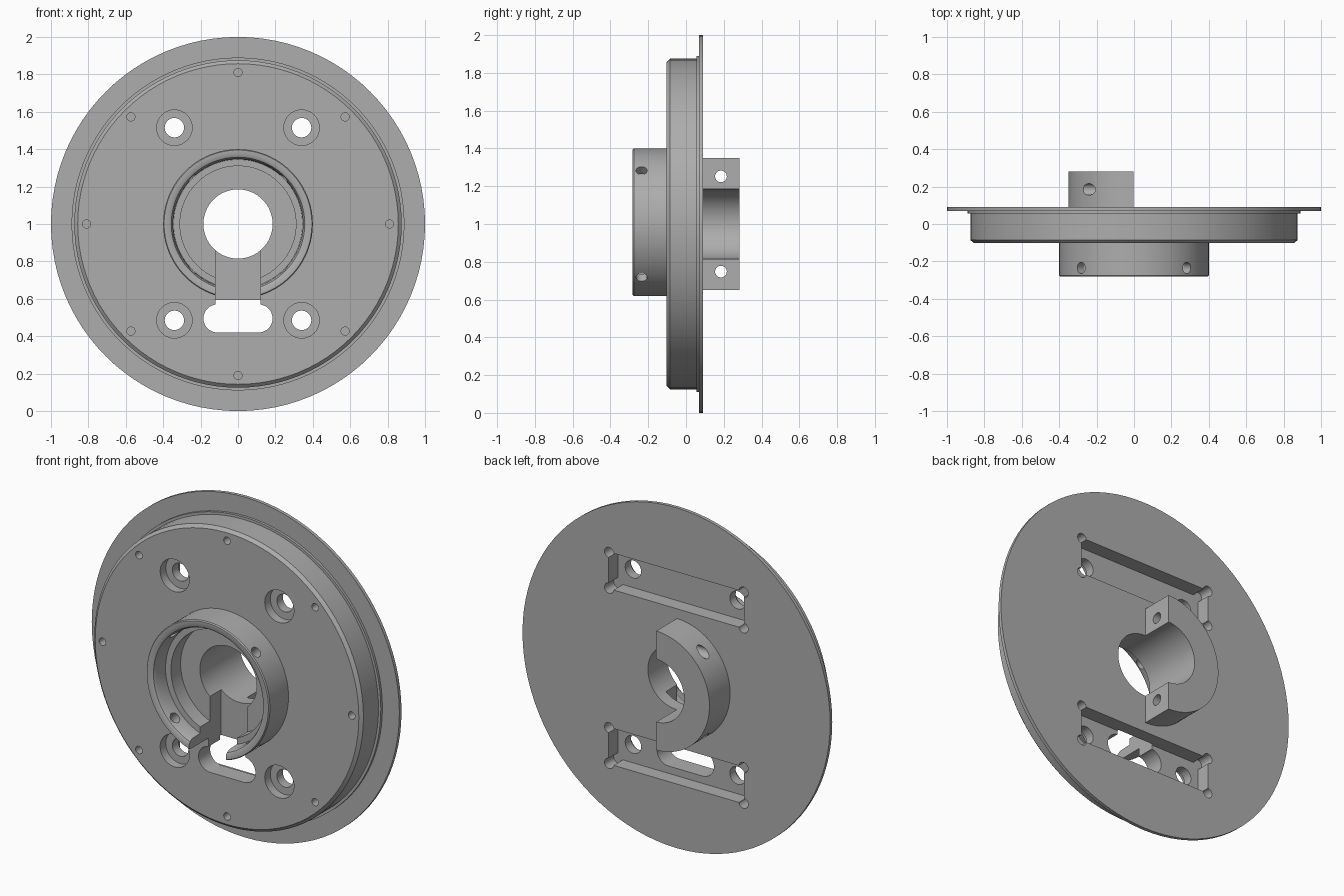
import bpy, bmesh, math
from mathutils import Vector, Matrix

if "Cube" in bpy.data.objects:
    bpy.data.objects.remove(bpy.data.objects["Cube"])

CZ = 1.0  # height of the main axis, which runs along y

grey = bpy.data.materials.new("machined_grey")
grey.diffuse_color = (0.42, 0.42, 0.42, 1)
grey.use_nodes = True
grey.node_tree.nodes["Principled BSDF"].inputs["Base Color"].default_value = grey.diffuse_color


def finish(name, bm):
    bmesh.ops.recalc_face_normals(bm, faces=bm.faces)
    me = bpy.data.meshes.new(name)
    bm.to_mesh(me)
    bm.free()
    me.materials.append(grey)
    ob = bpy.data.objects.new(name, me)
    bpy.context.collection.objects.link(ob)
    return ob


def lathe(name, profile, n=96):
    """Closed (radius, y) profile turned around the y axis."""
    bm = bmesh.new()
    rings = []
    for i in range(n):
        a = 2 * math.pi * i / n
        rings.append([bm.verts.new((r * math.cos(a), y, CZ + r * math.sin(a))) for r, y in profile])
    m = len(profile)
    for i in range(n):
        p, q = rings[i], rings[(i + 1) % n]
        for j in range(m):
            k = (j + 1) % m
            bm.faces.new((p[j], p[k], q[k], q[j]))
    return finish(name, bm)


def rod(start, end, r, n=32):
    """Cylinder cutter between two points."""
    s, e = Vector(start), Vector(end)
    mat = Matrix.Translation((s + e) / 2) @ (e - s).to_track_quat('Z', 'Y').to_matrix().to_4x4()
    bm = bmesh.new()
    bmesh.ops.create_cone(bm, cap_ends=True, segments=n, radius1=r, radius2=r,
                          depth=(e - s).length, matrix=mat)
    return finish("cutter", bm)


def box(lo, hi):
    lo, hi = Vector(lo), Vector(hi)
    bm = bmesh.new()
    bmesh.ops.create_cube(bm, size=1, matrix=Matrix.Translation((lo + hi) / 2)
                          @ Matrix.Diagonal((*(hi - lo), 1)))
    return finish("cutter", bm)


def carve(ob, cutters):
    bpy.ops.object.select_all(action='DESELECT')
    bpy.context.view_layer.objects.active = ob
    ob.select_set(True)
    for c in cutters:
        mod = ob.modifiers.new("cut", 'BOOLEAN')
        mod.operation, mod.solver, mod.object = 'DIFFERENCE', 'EXACT', c
        bpy.ops.object.modifier_apply(modifier=mod.name)
        bpy.data.objects.remove(c)
    bpy.ops.object.shade_smooth_by_angle(angle=math.radians(30))


# Flanged plate with stepped body and front collar
plate = lathe("flanged_plate", [
    (0.185, 0.09), (1.0, 0.09), (1.0, 0.07), (0.89, 0.07), (0.89, 0.055),
    (0.875, 0.055), (0.875, -0.085), (0.857, -0.102), (0.40, -0.102),
    (0.40, -0.275), (0.395, -0.282), (0.37, -0.282), (0.357, -0.275), (0.348, -0.255),
    (0.345, -0.18), (0.31, -0.18), (0.31, -0.09), (0.185, -0.09)])

cuts = []
# Ring of small blind holes
for i in range(8):
    a = i * math.pi / 4
    x, z = 0.81 * math.cos(a), CZ + 0.81 * math.sin(a)
    cuts.append(rod((x, -0.2, z), (x, -0.02, z), 0.022, 16))
for z in (0.485, 1.515):
    # Rear pocket with relieved corners
    cuts.append(box((-0.44, 0.005, z - 0.108), (0.44, 0.2, z + 0.108)))
    for x in (-1, 1):
        for dz in (-0.105, 0.105):
            cuts.append(rod((x * 0.437, 0.005, z + dz), (x * 0.437, 0.2, z + dz), 0.03, 24))
        # Counterbored bolt holes
        cuts.append(rod((x * 0.34, -0.2, z), (x * 0.34, -0.05, z), 0.095, 40))
        cuts.append(rod((x * 0.34, -0.2, z), (x * 0.34, 0.1, z), 0.052))
# Radial screw holes in the collar
for i in range(4):
    a = math.pi / 4 + i * math.pi / 2
    c, s = math.cos(a), math.sin(a)
    cuts.append(rod((0.25 * c, -0.235, CZ + 0.25 * s), (0.5 * c, -0.235, CZ + 0.5 * s), 0.03, 24))
# Keyhole-shaped slot
cuts.append(box((-0.12, -0.4, 0.5), (0.12, 0.015, 1.0)))
cuts.append(box((-0.11, -0.4, 0.42), (0.11, 0.015, 0.57)))
for x in (-0.11, 0.11):
    cuts.append(rod((x, -0.4, 0.495), (x, 0.015, 0.495), 0.075))
carve(plate, cuts)

# Rear half hub with clamp screw holes
hub = lathe("rear_half_hub", [(0.185, 0.085), (0.35, 0.085), (0.35, 0.282), (0.185, 0.282)])
hub_cuts = [box((-0.004, 0, 0.5), (0.5, 0.4, 1.5))]
for z in (0.748, 1.252):
    hub_cuts.append(rod((-0.5, 0.185, z), (0.1, 0.185, z), 0.031, 24))
carve(hub, hub_cuts)
